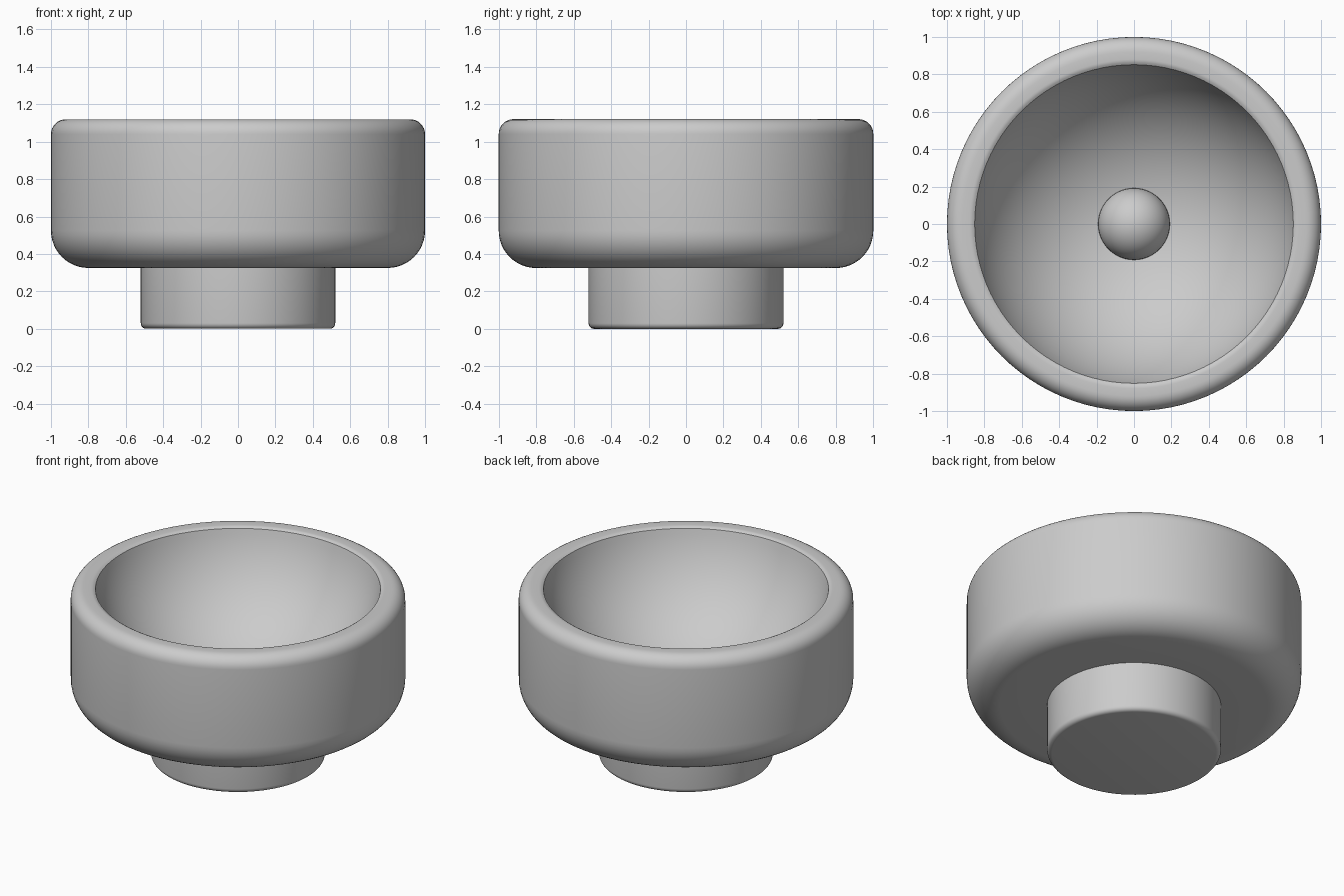
import bpy, bmesh, math

cube = bpy.data.objects.get("Cube")
if cube:
    bpy.data.objects.remove(cube, do_unlink=True)

# Single plain grey
grey = bpy.data.materials.new("plain_grey")
grey.use_nodes = True
GREY = (0.6, 0.6, 0.6, 1.0)
grey.diffuse_color = GREY
grey.node_tree.nodes["Principled BSDF"].inputs["Base Color"].default_value = GREY


def arc(cx, cz, radius, start, end, steps):
    """Points (r, z) along an arc, angles in degrees."""
    pts = []
    for i in range(steps + 1):
        a = math.radians(start + (end - start) * i / steps)
        pts.append((cx + radius * math.cos(a), cz + radius * math.sin(a)))
    return pts


def lathe(name, profile, segments=96):
    """Revolve an (r, z) profile around the z axis."""
    bm = bmesh.new()
    verts = [bm.verts.new((max(r, 0.0), 0, z)) for r, z in profile]
    edges = [bm.edges.new(pair) for pair in zip(verts, verts[1:])]
    bmesh.ops.spin(bm, geom=verts + edges, axis=(0, 0, 1), cent=(0, 0, 0),
                   angle=math.tau, steps=segments, use_duplicate=False)
    bmesh.ops.remove_doubles(bm, verts=bm.verts, dist=1e-4)
    bmesh.ops.recalc_face_normals(bm, faces=bm.faces)
    mesh = bpy.data.meshes.new(name)
    bm.to_mesh(mesh)
    bm.free()
    mesh.materials.append(grey)
    obj = bpy.data.objects.new(name, mesh)
    bpy.context.collection.objects.link(obj)
    bpy.ops.object.select_all(action='DESELECT')
    obj.select_set(True)
    bpy.context.view_layer.objects.active = obj
    bpy.ops.object.shade_smooth_by_angle(angle=math.radians(28))
    return obj


TOP, BASE = 1.12, 0.325
LIP_R, LIP_Z = 0.852, 1.11          # where the hollow meets the rim
FLOOR = 0.44                        # lowest point of the hollow

# Sphere through the lip circle and the floor point
depth = LIP_Z - FLOOR
hollow_r = (LIP_R ** 2 + depth ** 2) / (2 * depth)
hollow_z = FLOOR + hollow_r
lip_angle = math.degrees(math.asin((LIP_Z - hollow_z) / hollow_r))

# Footed bowl: foot, rounded outer wall, rim and spherical hollow
profile = [(0, 0)]
profile += arc(0.49, 0.03, 0.03, -90, 0, 5)              # foot edge
profile += [(0.52, BASE)]                                # foot to underside
profile += arc(0.80, BASE + 0.20, 0.20, -90, 0, 12)      # lower shoulder
profile += arc(0.92, TOP - 0.08, 0.08, 0, 90, 8)         # outer rim rounding
profile += arc(0.88, TOP - 0.04, 0.04, 90, 125, 3)       # inner rim rounding
profile += arc(0, hollow_z, hollow_r, lip_angle, -90, 32)  # hollow
lathe("footed_bowl", profile)

# Ball set into the bottom of the hollow
lathe("centre_ball", arc(0, FLOOR + 0.02, 0.192, -90, 90, 24), 48)
